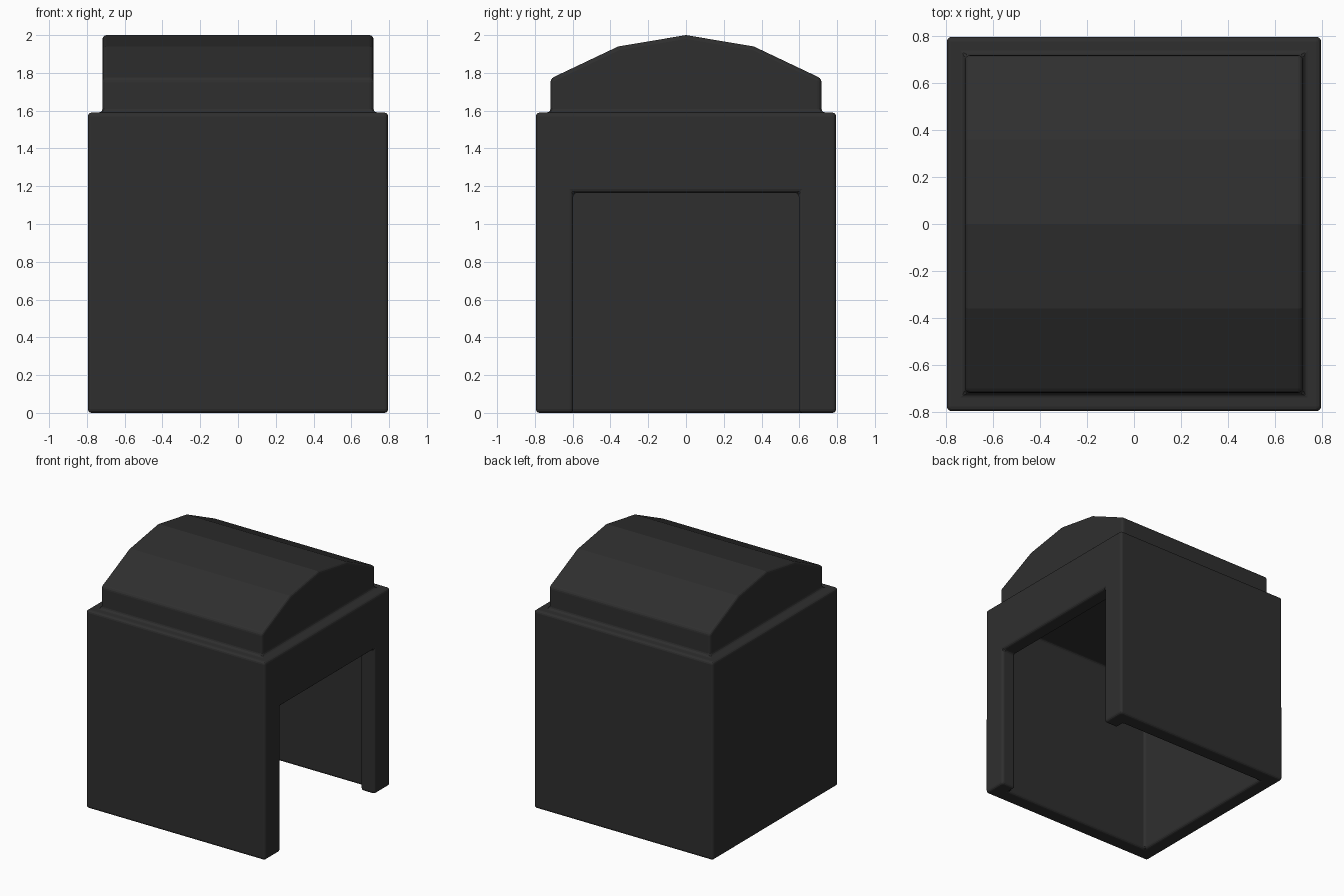
import bpy, bmesh
from mathutils import Matrix, Vector

if "Cube" in bpy.data.objects:
    bpy.data.objects.remove(bpy.data.objects["Cube"])

HALF, BODY_H = 0.795, 1.59
CAP, EAVE, SHOULDER, RIDGE = 0.685, 1.77, 1.94, 2.0

dark = bpy.data.materials.new("dark grey")
dark.diffuse_color = (0.028, 0.028, 0.028, 1)
dark.use_nodes = True
dark.node_tree.nodes["Principled BSDF"].inputs["Base Color"].default_value = dark.diffuse_color


def box(bm, lo, hi):
    lo, hi = Vector(lo), Vector(hi)
    m = Matrix.Translation((lo + hi) / 2) @ Matrix.Diagonal((*(hi - lo), 1))
    bmesh.ops.create_cube(bm, size=1, matrix=m)


def finish(bm, name):
    mesh = bpy.data.meshes.new(name)
    bmesh.ops.recalc_face_normals(bm, faces=bm.faces)
    bm.to_mesh(mesh)
    bm.free()
    mesh.materials.append(dark)
    ob = bpy.data.objects.new(name, mesh)
    bpy.context.collection.objects.link(ob)
    return ob


def cutter(name, lo, hi):
    bm = bmesh.new()
    box(bm, lo, hi)
    ob = finish(bm, name)
    ob.hide_render = True
    return ob


# Body block with the roof raised out of its inset top face
bm = bmesh.new()
box(bm, (-HALF, -HALF, 0), (HALF, HALF, BODY_H))
bm.normal_update()
top = max(bm.faces, key=lambda f: f.calc_center_median().z)
bmesh.ops.inset_region(bm, faces=[top], thickness=HALF - CAP)
raised = bmesh.ops.extrude_face_region(bm, geom=[top])["geom"]
bmesh.ops.translate(bm, vec=(0, 0, EAVE - BODY_H),
                    verts=[g for g in raised if isinstance(g, bmesh.types.BMVert)])
if top.is_valid:
    bmesh.ops.delete(bm, geom=[top], context='FACES_ONLY')

# Faceted arch: split the two gable edges and lift the new points
gables = [e for e in bm.edges
          if all(v.co.z > EAVE - 0.01 for v in e.verts)
          and abs(e.verts[0].co.y - e.verts[1].co.y) > 0.1]
bmesh.ops.subdivide_edges(bm, edges=gables, cuts=3, use_grid_fill=True)
for v in bm.verts:
    if v.co.z > EAVE - 0.01 and abs(v.co.y) < CAP - 0.1:
        v.co.z = RIDGE if abs(v.co.y) < 0.1 else SHOULDER
shelter = finish(bm, "shelter_body")

# Hollow room, open below, and the doorway in the right wall
cuts = [cutter("room_cutter", (-0.67, -0.67, -0.2), (0.67, 0.67, 1.45)),
        cutter("doorway_cutter", (0.4, -0.597, -0.3), (1.0, 0.597, 1.165))]
for c in cuts:
    mod = shelter.modifiers.new(c.name, 'BOOLEAN')
    mod.operation, mod.solver, mod.object = 'DIFFERENCE', 'EXACT', c

# Softened edges
bev = shelter.modifiers.new("soft_edges", 'BEVEL')
bev.width, bev.segments = 0.02, 3
bev.limit_method, bev.angle_limit = 'ANGLE', 0.6

# Bake the modifiers and drop the cutters
deps = bpy.context.evaluated_depsgraph_get()
shelter.data = bpy.data.meshes.new_from_object(shelter.evaluated_get(deps))
shelter.modifiers.clear()
for c in cuts:
    bpy.data.objects.remove(c)
